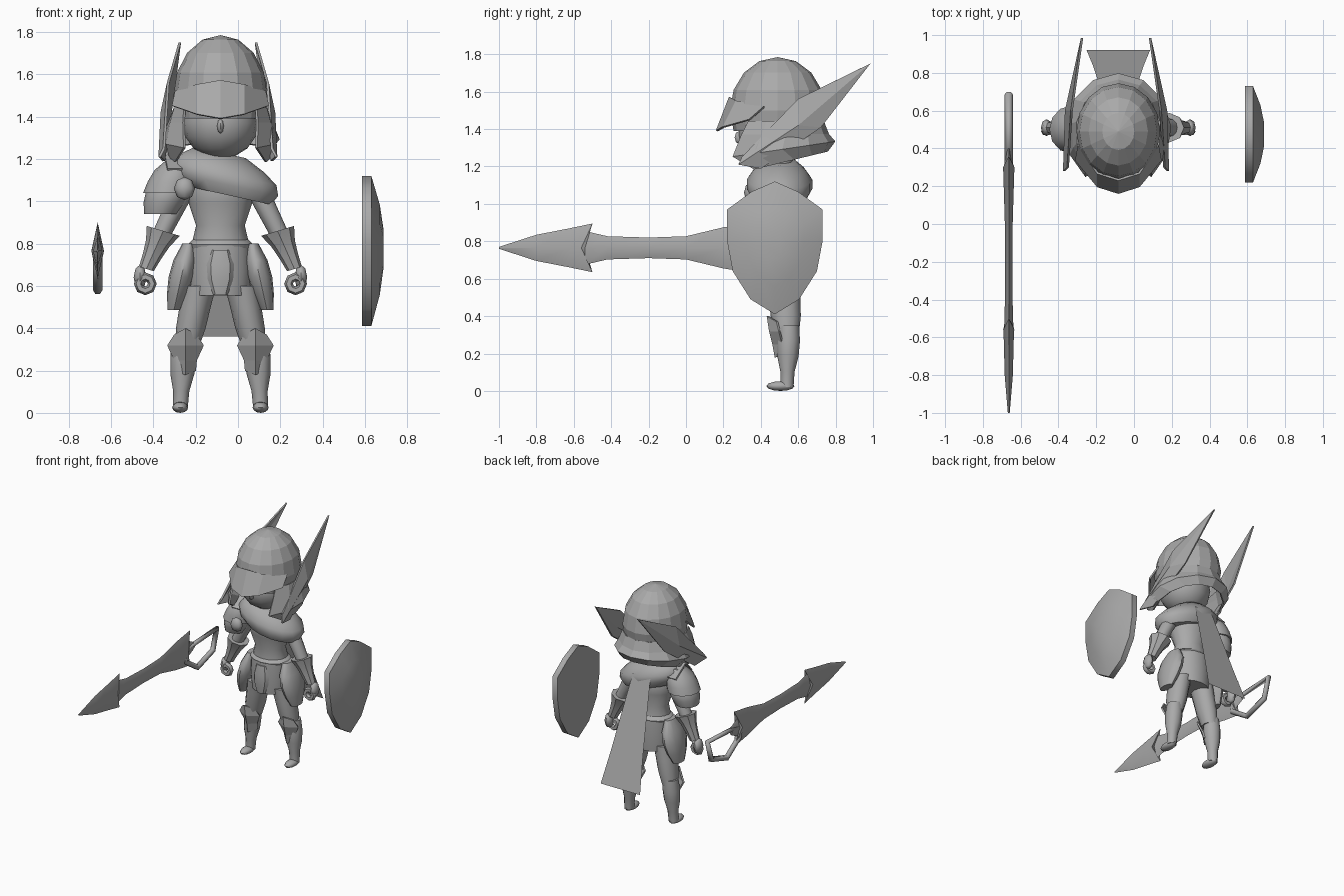
import bpy
import bmesh
from math import cos, sin, pi, tau, radians
from mathutils import Matrix, Vector

cube = bpy.data.objects.get("Cube")
if cube:
    bpy.data.objects.remove(cube)

colour = (.4, .4, .4, 1)
grey = bpy.data.materials.new("plain_grey")
grey.use_nodes = True
grey.diffuse_color = colour
grey.node_tree.nodes["Principled BSDF"].inputs["Base Color"].default_value = colour

MIDDLE = -.083           # the figure stands beside the origin
SWORD_X = -.663
SIDES = (("left", 1), ("right", -1))


def shade(obj, smooth):
    bpy.ops.object.select_all(action="DESELECT")
    obj.select_set(True)
    bpy.context.view_layer.objects.active = obj
    bpy.ops.object.shade_smooth_by_angle(angle=radians(smooth))


def finish(bm, name, smooth):
    """Turn a bmesh into a named grey object."""
    bmesh.ops.remove_doubles(bm, verts=bm.verts, dist=.0005)
    bmesh.ops.recalc_face_normals(bm, faces=bm.faces)
    mesh = bpy.data.meshes.new(name)
    bm.to_mesh(mesh)
    bm.free()
    mesh.materials.append(grey)
    obj = bpy.data.objects.new(name, mesh)
    bpy.context.collection.objects.link(obj)
    if smooth:
        shade(obj, smooth)
    return obj


def skin(bm, rings, closed=True):
    """Bridge successive rows of vertices with quads and cap closed ones."""
    count = len(rings[0])
    for low, high in zip(rings, rings[1:]):
        for i in range(count if closed else count - 1):
            j = (i + 1) % count
            bm.faces.new((low[i], low[j], high[j], high[i]))
    if closed:
        bm.faces.new(rings[0])
        bm.faces.new(rings[-1])


def loft(name, start, end, widths, side=1, depth=1, sides=12, smooth=50, tilt=0):
    """Evenly spaced ellipses from start to end, with the given half widths."""
    bm = bmesh.new()
    rings = []
    for k, width in enumerate(widths):
        centre = Vector(start).lerp(Vector(end), k / (len(widths) - 1))
        ring = []
        for i in range(sides):
            angle = tau * i / sides - pi / 2
            across = width * cos(angle)
            ring.append(bm.verts.new((MIDDLE + side * (centre.x + across),
                                      centre.y + depth * width * sin(angle),
                                      centre.z + tilt * across)))
        rings.append(ring)
    skin(bm, rings)
    return finish(bm, name, smooth)


def ball(name, centre, radii, side=1, segments=16, smooth=60, floor=0):
    """Ellipsoid, open below the floor height."""
    x, y, z = centre
    place = Matrix.Translation((MIDDLE + side * x, y, z)) @ Matrix.Diagonal((*radii, 1))
    bm = bmesh.new()
    bmesh.ops.create_uvsphere(bm, u_segments=segments, v_segments=segments // 2, radius=1, matrix=place)
    below = [v for v in bm.verts if v.co.z < floor - .001]
    bmesh.ops.delete(bm, geom=below, context="VERTS")
    return finish(bm, name, smooth)


def sheet(name, rows, sides=(1,), thick=.012, smooth=0, middle=MIDDLE):
    """Plate through rows of points, repeated on each side asked for."""
    bm = bmesh.new()
    for s in sides:
        skin(bm, [[bm.verts.new((middle + s * x, y, z)) for x, y, z in row] for row in rows], False)
    obj = finish(bm, name, smooth)
    if thick:
        solid = obj.modifiers.new("thickness", "SOLIDIFY")
        solid.thickness = thick
        solid.offset = 0
    return obj


# Head
ball("head", (0, .46, 1.37), (.18, .18, .17))
ball("nose", (0, .285, 1.355), (.016, .025, .035), segments=8)
loft("neck", (0, .5, 1.1), (0, .5, 1.3), (.07, .07))

# Faceted helmet: dome, pointed visor, flared neck guard, wings
ball("helmet_dome", (0, .49, 1.5), (.222, .255, .285), segments=16, smooth=0, floor=1.38)
sheet("visor", [[(0, .235, 1.57), (.11, .27, 1.55), (.21, .42, 1.52)],
                [(0, .165, 1.39), (.11, .2, 1.41), (.225, .34, 1.45)]], (1, -1))
guard = []
for radius, height, tilt, first in ((.22, 1.44, 0, 50), (.245, 1.37, 0, 45),
                                    (.275, 1.29, .15, 38), (.24, 1.22, .25, 62)):
    row = []
    for i in range(6):
        angle = radians(first + (180 - first) * i / 5)
        y = .49 - 1.1 * radius * cos(angle)
        row.append((radius * sin(angle), y, height + tilt * (y - .5)))
    guard.append(row)
sheet("neck_guard", guard, (1, -1))
tip = (.18, .985, 1.75)
for label, s in SIDES:
    sheet(label + "_wing", [[(.255, .3, 1.25), (.235, .6, 1.56), tip],
                            [(.275, .28, 1.21), (.265, .6, 1.42), tip],
                            [(.255, .4, 1.19), (.225, .72, 1.41), tip]], (s,), middle=-.095)

# Torso, belt and skirt
loft("torso", (0, .52, .78), (0, .5, 1.2), (.14, .115, .15, .16, .07), depth=.8, sides=16)
loft("belt", (0, .52, .77), (0, .52, .82), (.145, .155, .13), depth=.8, sides=16)
loft("skirt", (0, .52, .555), (0, .52, .79), (.14, .15, .145), depth=.85, sides=16)
loft("front_flap", (0, .4, .56), (0, .41, .77), (.035, .06, .065, .045), depth=.5, sides=8, smooth=30)

# Draped scarf, brooch, cape and shoulder armour
loft("scarf", (.03, .5, 1.03), (0, .5, 1.23), (.21, .25, .25, .2, .12), depth=.7, sides=16, tilt=-.22)
ball("brooch", (.17, .345, 1.06), (.05, .035, .055), -1, segments=8)
sheet("cape", [[(0, .66, 1.14), (.075, .66, 1.14)], [(0, .84, .6), (.135, .84, .6)],
               [(0, .92, .36), (.168, .92, .36)]], (1, -1), thick=0)
loft("shoulder_lower", (.28, .5, .94), (.23, .5, 1.1), (.08, .1, .105, .08), -1, 1.1, smooth=35)
loft("shoulder_upper", (.25, .5, 1.04), (.2, .5, 1.2), (.115, .11, .095, .05), -1, 1.1, smooth=35)
sheet("shoulder_crest", [[(.12, .4, 1.15), (.16, .5, 1.2), (.12, .6, 1.15)],
                         [(.25, .4, 1.15), (.27, .5, 1.25), (.25, .6, 1.15)]], (-1,))

# Paired limbs and armour
for label, s in SIDES:
    loft(label + "_upper_arm", (.3, .51, .8), (.15, .51, 1.1), (.045, .05, .055, .05), s)
    loft(label + "_gauntlet", (.35, .51, .68), (.27, .51, .86), (.035, .043, .055, .078), s,
         sides=8, smooth=35, tilt=.3)
    ball(label + "_palm", (.38, .51, .64), (.03, .045, .06), s, segments=8)
    bpy.ops.mesh.primitive_torus_add(major_segments=8, minor_segments=6, major_radius=.033,
                                     minor_radius=.021, location=(MIDDLE + s * .355, .49, .61),
                                     rotation=(pi / 2, 0, 0))
    fingers = bpy.context.object
    fingers.name = label + "_curled_fingers"
    fingers.data.materials.append(grey)
    shade(fingers, 60)
    loft(label + "_thigh", (.1, .52, .6), (.16, .54, .3), (.08, .074, .07, .055), s, depth=1.15)
    loft(label + "_shin", (.17, .55, .35), (.19, .54, .02), (.055, .062, .057, .038, .035), s)
    ball(label + "_foot", (.19, .505, .026), (.038, .075, .026), s, segments=12)
    knee = [[(.165 + width * a, .44 + .05 * a * a + (.36 - z) / 4, z + peak * (1 - a * a))
             for a in (-1, 0, 1)]
            for width, z, peak in ((.05, .37, .03), (.083, .32, 0), (.05, .25, 0), (.045, .2, -.02))]
    sheet(label + "_knee_guard", knee, (s,))
    loft(label + "_hip_plate", (.22, .52, .485), (.15, .52, .8), (.03, .05, .06, .055, .03), s, depth=2)

# Shield: flat back, straight rim, domed face
half = [(0, 1.12), (.125, 1.065), (.255, .97), (.255, .8), (.225, .64), (.13, .49), (0, .41)]
outline = half + [(-y, z) for y, z in half[-2:0:-1]]
bm = bmesh.new()
skin(bm, [[bm.verts.new((x, .475 + y * scale, .78 + (z - .78) * scale)) for y, z in outline]
          for x, scale in ((.587, 1), (.63, 1), (.67, .6), (.688, .25))])
finish(bm, "shield", 65)

# Sword: diamond sections along the blade, edges swept back into barbs
bm = bmesh.new()
rings = []
for y, tall, sweep in ((-1, .005, 0), (-.8, .07, 0), (-.62, .105, 0), (-.56, .13, .06),
                       (-.54, .09, 0), (-.42, .062, 0), (-.2, .055, 0), (0, .062, 0),
                       (.2, .11, 0), (.3, .135, .06), (.32, .07, 0), (.4, .03, 0)):
    thin = min(tall, .013 + tall / 8)
    rings.append([bm.verts.new((SWORD_X + thin * cos(a), y + sweep * abs(sin(a)), .765 + tall * sin(a)))
                  for a in (0, pi / 2, pi, -pi / 2)])
skin(bm, rings)
finish(bm, "sword_blade", 60)

# Open sword handle: one bent rod
curve = bpy.data.curves.new("sword_handle", "CURVE")
curve.dimensions = "3D"
curve.bevel_depth = .022
curve.bevel_resolution = 1
curve.materials.append(grey)
path = ((.28, .77), (.685, .79), (.64, .64), (.45, .58), (.3, .68))
line = curve.splines.new("POLY")
line.points.add(len(path) - 1)
line.use_cyclic_u = True
for point, (y, z) in zip(line.points, path):
    point.co = (SWORD_X, y, z, 1)
handle = bpy.data.objects.new("sword_handle", curve)
bpy.context.collection.objects.link(handle)
